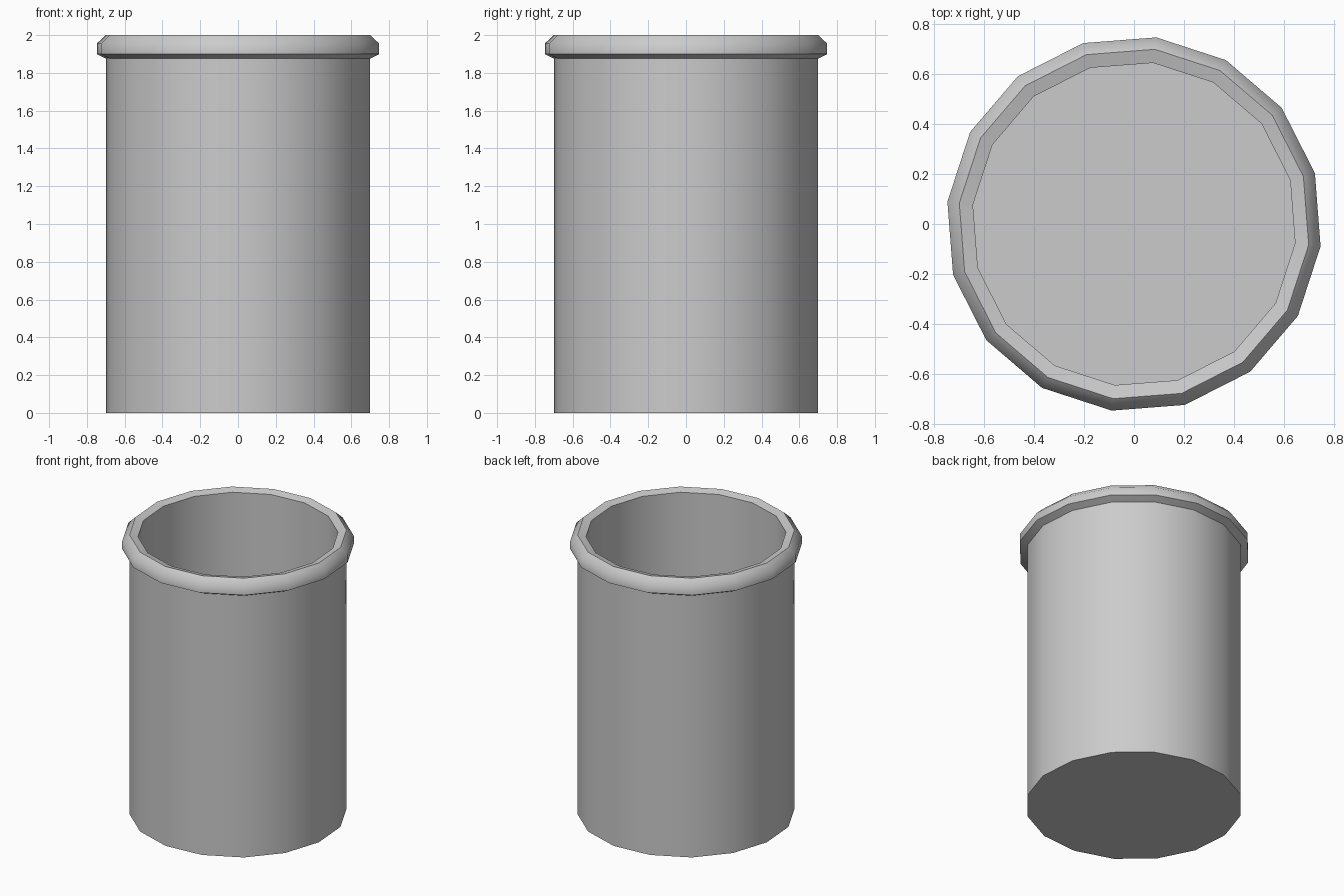
import bpy, bmesh, math

if "Cube" in bpy.data.objects:
    bpy.data.objects.remove(bpy.data.objects["Cube"])

SIDES = 16
TURN = math.radians(-6.8)


def lathe(name, profile):
    """Revolve an (r, z) profile; both ends are capped with a flat polygon."""
    bm = bmesh.new()
    rings = []
    for r, z in profile:
        ring = []
        for i in range(SIDES):
            a = TURN + 2 * math.pi * i / SIDES
            ring.append(bm.verts.new((r * math.cos(a), r * math.sin(a), z)))
        rings.append(ring)
    for low, high in zip(rings, rings[1:]):
        for i in range(SIDES):
            j = (i + 1) % SIDES
            bm.faces.new((low[i], low[j], high[j], high[i]))
    bm.faces.new(rings[0][::-1])
    bm.faces.new(rings[-1])
    bmesh.ops.recalc_face_normals(bm, faces=bm.faces)
    mesh = bpy.data.meshes.new(name)
    bm.to_mesh(mesh)
    bm.free()
    obj = bpy.data.objects.new(name, mesh)
    bpy.context.collection.objects.link(obj)
    bpy.ops.object.select_all(action='DESELECT')
    obj.select_set(True)
    bpy.context.view_layer.objects.active = obj
    bpy.ops.object.shade_smooth_by_angle(angle=math.radians(55))
    return obj


# Open cup: outer wall, rolled rim, inner wall, floor
lathe("cup_with_rolled_rim", [
    (0.705, 0.0),
    (0.705, 1.875),
    (0.753, 1.90),
    (0.753, 1.955),
    (0.705, 2.0),
    (0.65, 1.985),
    (0.65, 0.05),
])
